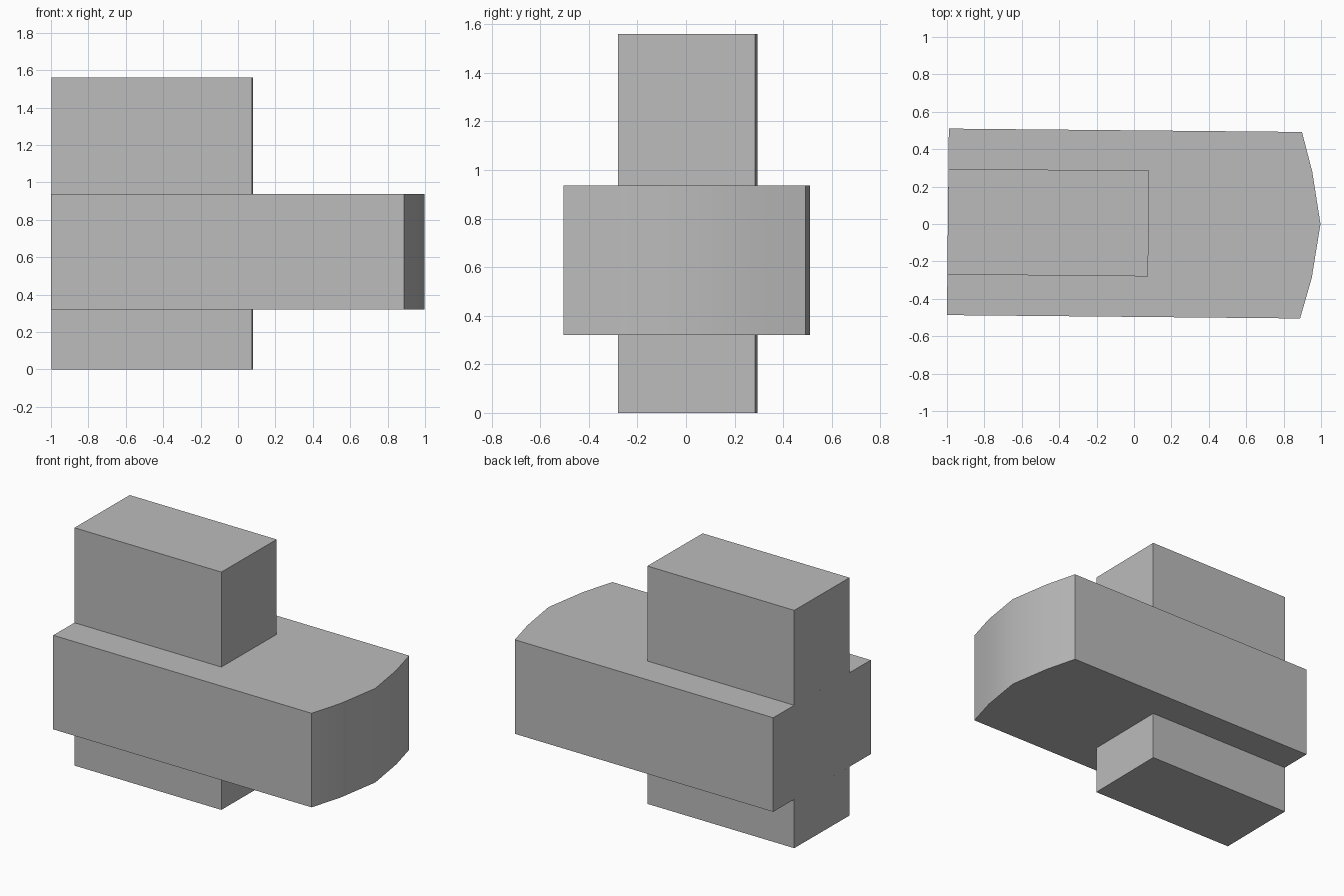
import bpy
import bmesh

cube = bpy.data.objects.get("Cube")
if cube:
    bpy.data.objects.remove(cube, do_unlink=True)

GREY = (0.5, 0.5, 0.5, 1)
grey = bpy.data.materials.new("plain_grey")
grey.use_nodes = True
grey.diffuse_color = GREY
grey.node_tree.nodes["Principled BSDF"].inputs["Base Color"].default_value = GREY


def extrude_plan(name, plan, bottom, top):
    """Raise a counter-clockwise floor plan into a solid."""
    bm = bmesh.new()
    base = bm.faces.new([bm.verts.new((x, y, bottom)) for x, y in plan])
    raised = bmesh.ops.extrude_face_region(bm, geom=[base], use_keep_orig=True)
    verts = [v for v in raised["geom"] if isinstance(v, bmesh.types.BMVert)]
    bmesh.ops.translate(bm, verts=verts, vec=(0, 0, top - bottom))
    bmesh.ops.recalc_face_normals(bm, faces=bm.faces)
    mesh = bpy.data.meshes.new(name)
    bm.to_mesh(mesh)
    bm.free()
    mesh.materials.append(grey)
    obj = bpy.data.objects.new(name, mesh)
    bpy.context.collection.objects.link(obj)
    return obj


# Long slab with a shallow bowed nose
slab_plan = [(-1, -0.487), (0.888, -0.505), (0.95, -0.29), (0.997, 0),
             (0.953, 0.28), (0.898, 0.492), (-0.99, 0.51)]
slab = extrude_plan("main_slab", slab_plan, 0.32, 0.937)
bpy.context.view_layer.objects.active = slab
slab.select_set(True)
bpy.ops.object.shade_smooth_by_angle(angle=0.5)

# Square tower, flush with the slab's flat end, above and below it
tower_plan = [(-0.998, -0.27), (0.075, -0.28), (0.081, 0.285), (-0.992, 0.295)]
extrude_plan("lower_block", tower_plan, 0, 0.32)
extrude_plan("upper_block", tower_plan, 0.937, 1.56)
